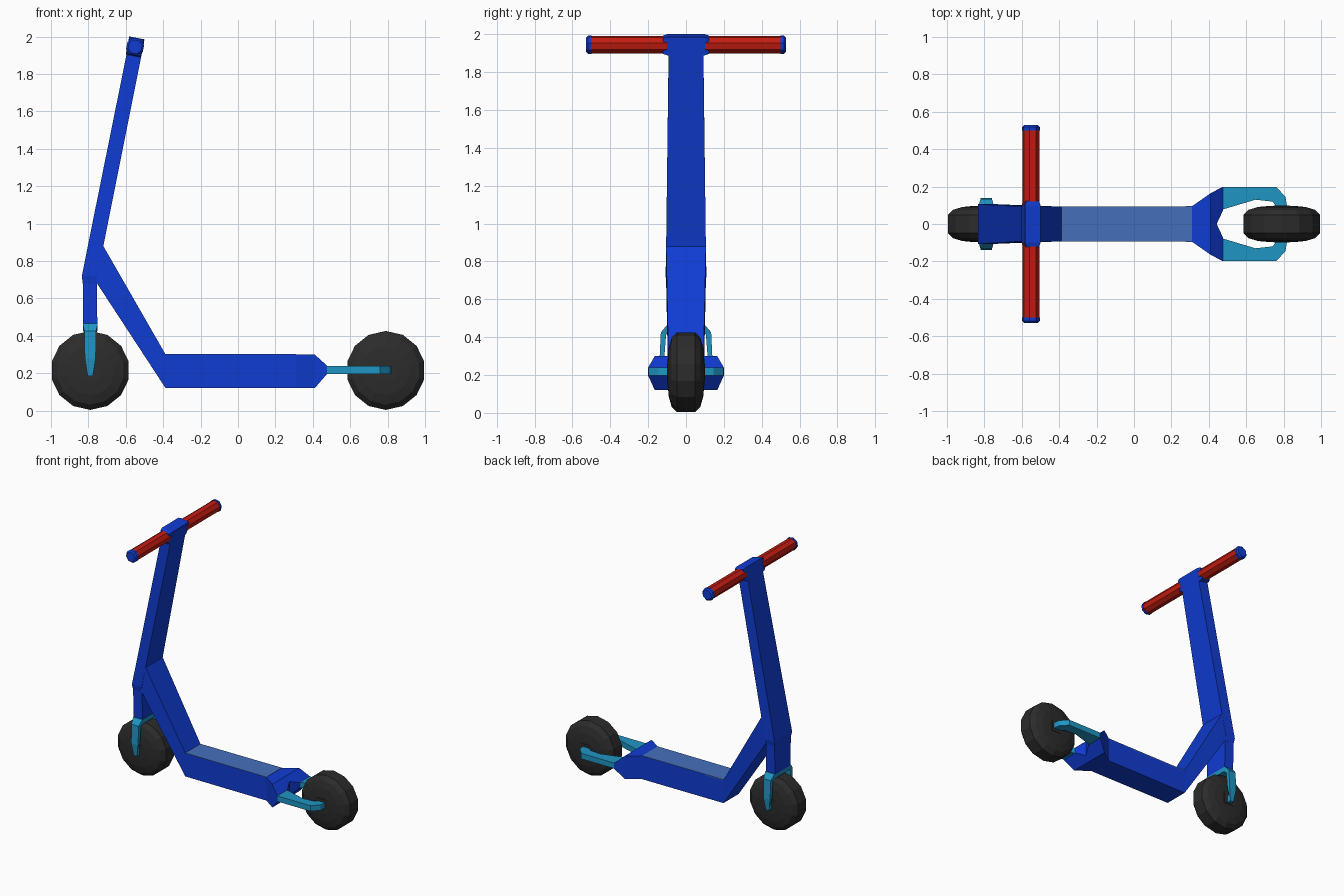
import bpy, bmesh
from math import sin, cos, pi, radians

if "Cube" in bpy.data.objects:
    bpy.data.objects.remove(bpy.data.objects["Cube"])


def material(name, rgb):
    m = bpy.data.materials.new(name)
    m.diffuse_color = (*rgb, 1)
    m.use_nodes = True
    m.node_tree.nodes["Principled BSDF"].inputs["Base Color"].default_value = m.diffuse_color
    return m


BLUE = material("frame_blue", (0.005, 0.045, 0.65))
PAD = material("pad_blue", (0.06, 0.16, 0.5))
TEAL = material("fork_teal", (0.014, 0.30, 0.55))
RED = material("grip_red", (0.55, 0.012, 0.006))
DARK = material("tyre_dark", (0.025, 0.025, 0.025))


def loft(name, rings, mat, mirror=False, start_cap=True):
    """Skin matching rings of points, cap the ends, optionally mirror in y."""
    bm = bmesh.new()
    vs = [[bm.verts.new(p) for p in r] for r in rings]
    n = len(rings[0])
    for a, b in zip(vs, vs[1:]):
        for i in range(n):
            j = (i + 1) % n
            bm.faces.new((a[i], a[j], b[j], b[i]))
    if start_cap:
        bm.faces.new(vs[0][::-1])
    bm.faces.new(vs[-1])
    bmesh.ops.remove_doubles(bm, verts=bm.verts, dist=0.0005)
    bmesh.ops.recalc_face_normals(bm, faces=bm.faces)
    me = bpy.data.meshes.new(name)
    bm.to_mesh(me)
    bm.free()
    me.materials.append(mat)
    ob = bpy.data.objects.new(name, me)
    bpy.context.collection.objects.link(ob)
    if mirror:
        mod = ob.modifiers.new("mirror", 'MIRROR')
        mod.use_axis = (False, True, False)
    return ob


def beam(name, sections, mat):
    """Box section beam: each section is lower (x, z), upper (x, z), half width in y."""
    return loft(name, [[(p[0], -w, p[1]), (p[0], w, p[1]),
                        (q[0], w, q[1]), (q[0], -w, q[1])]
                       for p, q, w in sections], mat)


def lathe(name, cx, cz, profile, sides, mat, turn=0.0):
    """Rings around a y axis from (y, radius) pairs."""
    return loft(name, [[(cx + r * cos(turn + 2 * pi * i / sides), y,
                         cz + r * sin(turn + 2 * pi * i / sides))
                        for i in range(sides)] for y, r in profile], mat)


# Wheels with square hubs
half = [(0.097, 0.065), (0.091, 0.13), (0.076, 0.182), (0.047, 0.211)]
tyre = [(-y, r) for y, r in half] + [(y, r) for y, r in half[::-1]]
for side, x in (("front", -0.79), ("rear", 0.79)):
    lathe(side + "_wheel", x, 0.215, tyre, 14, DARK, pi / 14)
    lathe(side + "_hub", x, 0.217, [(-0.1, 0.062), (0.1, 0.062)], 4, DARK, pi / 4)

# Steering column and head tube
beam("stem", [((-0.83, 0.68), (-0.76, 0.68), 0.1),
              ((-0.835, 0.72), (-0.752, 0.72), 0.108),
              ((-0.803, 0.88), (-0.72, 0.88), 0.105),
              ((-0.595, 1.91), (-0.517, 1.895), 0.092),
              ((-0.579, 1.99), (-0.501, 1.975), 0.09)], BLUE)
beam("head_tube", [((-0.83, 0.46), (-0.752, 0.46), 0.095),
                   ((-0.83, 0.70), (-0.755, 0.70), 0.1)], BLUE)

# Down tube running into the deck
beam("down_tube_and_deck", [((-0.76, 0.69), (-0.72, 0.88), 0.105),
                            ((-0.387, 0.12), (-0.387, 0.30), 0.093),
                            ((0.31, 0.12), (0.31, 0.30), 0.095)], BLUE)
beam("deck_pad", [((-0.387, 0.295), (-0.387, 0.302), 0.093),
                  ((0.31, 0.295), (0.31, 0.302), 0.095)], PAD)

# Flared, notched yoke behind the deck
yoke = []
for fx, fy, my, bx, by, lo, hi in [(0.31, 0, 0, 0.442, 0, 0.157, 0.267),
                                   (0.31, 0.075, 0.075, 0.477, 0.075, 0.197, 0.24),
                                   (0.31, 0.095, 0.12, 0.477, 0.14, 0.197, 0.24),
                                   (0.409, 0.164, 0.165, 0.477, 0.2, 0.197, 0.24)]:
    yoke.append([(fx, fy, 0.12), (0.41, my, 0.12), (bx, by, lo),
                 (bx, by, hi), (0.41, my, 0.30), (fx, fy, 0.30)])
loft("rear_yoke", yoke, BLUE, mirror=True, start_cap=False)

# Rear fork arms: outer (x, y) and inner (x, y) along the arm
arm = [((0.475, 0.199), (0.475, 0.078)), ((0.64, 0.199), (0.65, 0.13)),
       ((0.76, 0.199), (0.74, 0.12)), ((0.81, 0.145), (0.752, 0.105)),
       ((0.82, 0.085), (0.76, 0.085))]
loft("rear_fork", [[(*o, 0.197), (*o, 0.24), (*i, 0.24), (*i, 0.197)]
                   for o, i in arm], TEAL, mirror=True)

# Front fork: outer (y, z), inner (y, z), half thickness in x
leg = [((0, 0.465), (0, 0.43), 0.04), ((0.1, 0.465), (0.085, 0.43), 0.04),
       ((0.133, 0.425), (0.105, 0.415), 0.031), ((0.14, 0.28), (0.115, 0.285), 0.029),
       ((0.13, 0.185), (0.112, 0.24), 0.014), ((0.085, 0.185), (0.085, 0.24), 0.014)]
loft("front_fork", [[(-0.79 - w, *o), (-0.79 + w, *o), (-0.79 + w, *i), (-0.79 - w, *i)]
                    for o, i, w in leg], TEAL, mirror=True, start_cap=False)

# Handlebar: clamp, grips and end caps
BX, BZ, TILT = -0.55, 1.945, radians(-11)


def clamp_ring(y, s):
    c = [(-0.04, -0.047), (0.04, -0.047), (0.04, 0.047), (-0.04, 0.047)]
    return [(BX + s * (u * cos(TILT) - v * sin(TILT)), y,
             BZ + s * (u * sin(TILT) + v * cos(TILT))) for u, v in c]


loft("bar_clamp", [clamp_ring(-0.122, 0.9), clamp_ring(-0.1, 1.04),
                   clamp_ring(0.1, 1.04), clamp_ring(0.122, 0.9)], BLUE)
for side, s in (("right", -1), ("left", 1)):
    lathe(side + "_grip", BX, BZ, [(s * 0.1, 0.046), (s * 0.505, 0.046)], 8, RED, TILT + pi / 8)
    lathe(side + "_end_cap", BX, BZ, [(s * 0.5, 0.049), (s * 0.518, 0.049), (s * 0.528, 0.038)],
          8, BLUE, TILT + pi / 8)
